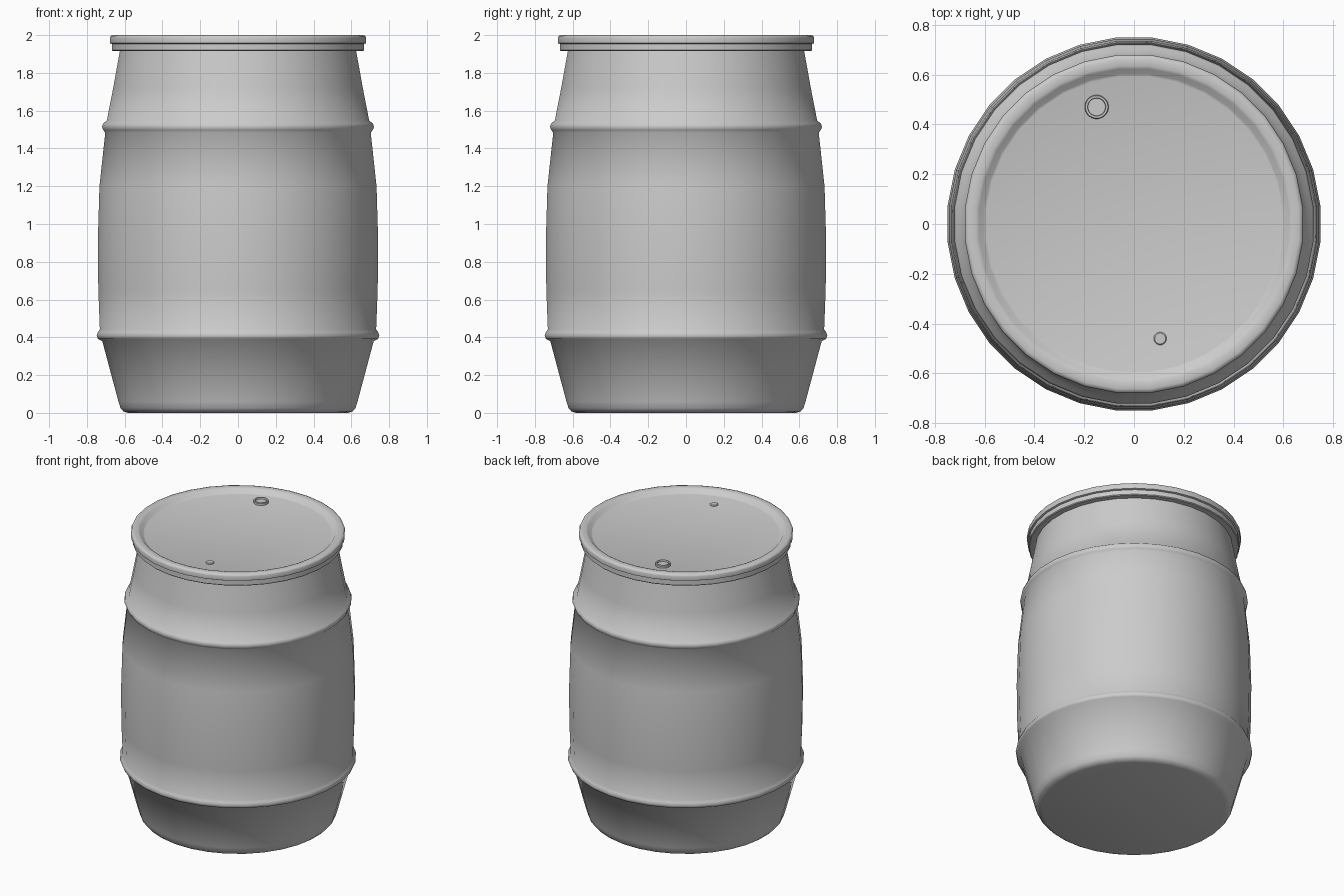
import bpy
import math

cube = bpy.data.objects.get("Cube")
if cube:
    bpy.data.objects.remove(cube, do_unlink=True)

grey = bpy.data.materials.new("plain_grey")
grey.use_nodes = True
colour = (0.6, 0.6, 0.6, 1)
grey.diffuse_color = colour
grey.node_tree.nodes["Principled BSDF"].inputs["Base Color"].default_value = colour


def lathe(name, profile, sides, centre=(0, 0), angle=35):
    """Revolve (radius, height) points, listed bottom to top, and cap both ends."""
    verts, faces = [], []
    for r, z in profile:
        for i in range(sides):
            a = math.tau * (i + 0.5) / sides
            verts.append((r * math.cos(a), r * math.sin(a), z))
    for k in range(len(profile) - 1):
        for i in range(sides):
            j = (i + 1) % sides
            a, b = k * sides, (k + 1) * sides
            faces.append((a + i, a + j, b + j, b + i))
    faces.append(tuple(reversed(range(sides))))
    faces.append(tuple(range(len(verts) - sides, len(verts))))
    mesh = bpy.data.meshes.new(name)
    mesh.from_pydata(verts, [], faces)
    mesh.materials.append(grey)
    obj = bpy.data.objects.new(name, mesh)
    obj.location = (centre[0], centre[1], 0)
    bpy.context.collection.objects.link(obj)
    bpy.ops.object.select_all(action="DESELECT")
    obj.select_set(True)
    bpy.context.view_layer.objects.active = obj
    bpy.ops.object.shade_smooth_by_angle(angle=math.radians(angle))
    return obj


def hoop(z, below, above, bulge):
    """Rounded raised band between the wall radii below and above it."""
    return [(below, z - 0.03), (bulge - 0.007, z - 0.018), (bulge, z),
            (bulge - 0.007, z + 0.018), (above, z + 0.032)]


# Barrel wall with two hoops
wall = [(0.585, 0.0), (0.61, 0.008), (0.625, 0.025), (0.636, 0.06)]
wall += hoop(0.41, 0.722, 0.735, 0.752)
wall += [(0.743, 0.65), (0.746, 0.9), (0.737, 1.2)]
wall += hoop(1.515, 0.706, 0.698, 0.724)
wall += [(0.664, 1.72), (0.626, 1.93)]
lathe("barrel_body", wall, 32, angle=50)

# Clamp band under the lid
lathe("rim_band", [(0.61, 1.915), (0.665, 1.915), (0.67, 1.92), (0.67, 1.952)], 32)

# Lid with rolled edge and sunken centre
lathe("lid", [(0.66, 1.95), (0.68, 1.957), (0.682, 1.985), (0.677, 1.996), (0.665, 2.0),
              (0.637, 2.0), (0.625, 1.995), (0.605, 1.973), (0.595, 1.97)], 32, angle=50)

# Large bung: raised collar with a recessed plug
lathe("large_bung", [(0.048, 1.965), (0.048, 1.984), (0.045, 1.988), (0.037, 1.988),
                     (0.035, 1.985), (0.035, 1.978)], 24, (-0.15, 0.47))

# Small bung
lathe("small_bung", [(0.026, 1.965), (0.026, 1.973), (0.022, 1.977)], 16, (0.105, -0.46))
